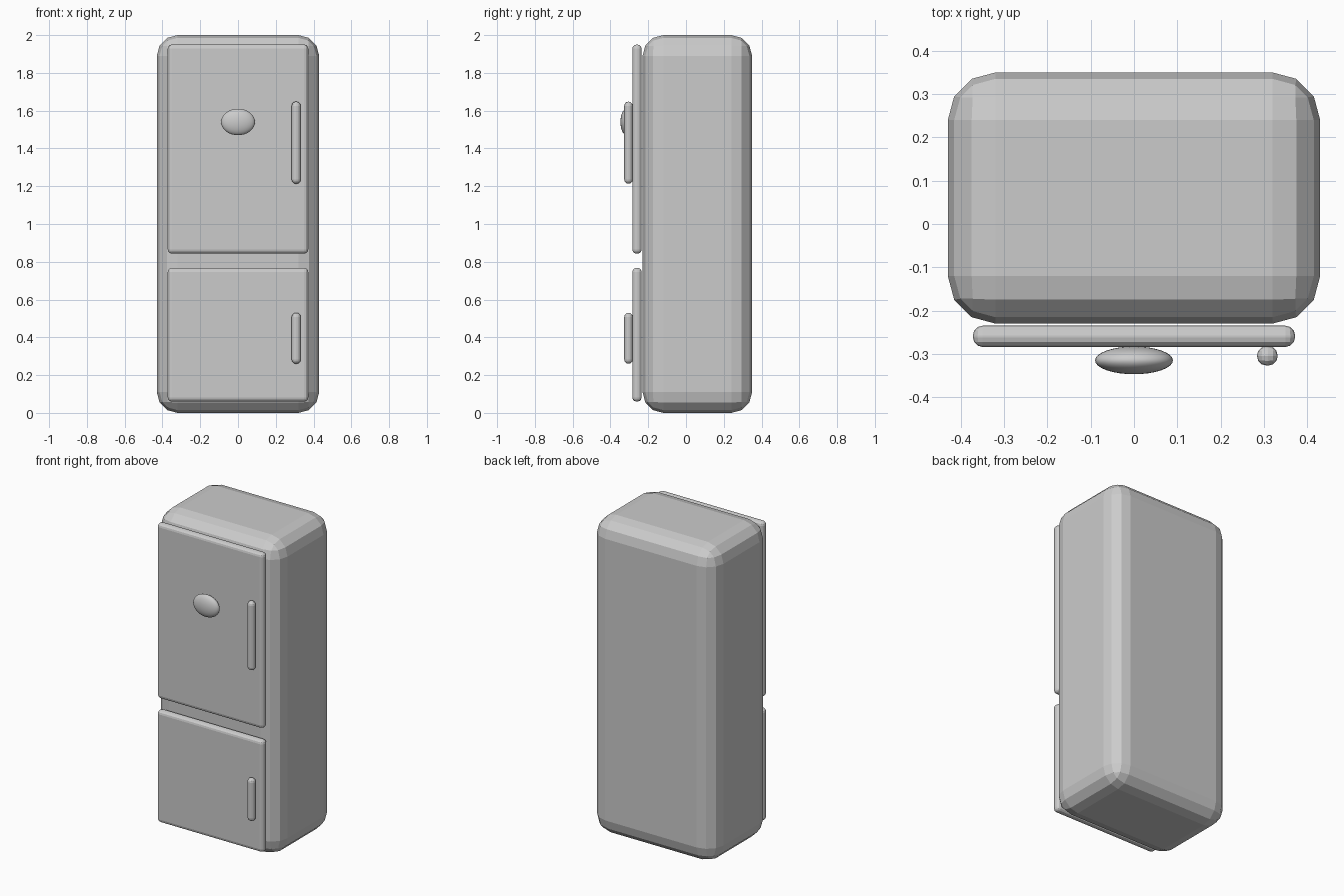
import bpy

if "Cube" in bpy.data.objects:
    bpy.data.objects.remove(bpy.data.objects["Cube"])


def rounded_box(name, x, y, z, bevel, segments=3):
    """Box from (min, max) ranges with rounded edges."""
    spans = (x, y, z)
    bpy.ops.mesh.primitive_cube_add(size=1, location=[(a + b) / 2 for a, b in spans])
    ob = bpy.context.object
    ob.name = name
    ob.scale = [b - a for a, b in spans]
    bpy.ops.object.transform_apply(location=False, rotation=False, scale=True)
    mod = ob.modifiers.new("Round", 'BEVEL')
    mod.width = bevel
    mod.segments = segments
    mod.limit_method = 'NONE'
    return ob


# Cabinet
rounded_box("cabinet", (-0.43, 0.43), (-0.23, 0.35), (0, 2), 0.11)

# Doors, each with a vertical handle: door z range, handle z range
for name, door_z, handle_z in (("upper", (0.843, 1.95), (1.213, 1.648)),
                               ("lower", (0.06, 0.768), (0.26, 0.53))):
    rounded_box(name + "_door", (-0.372, 0.372), (-0.284, -0.235), door_z, 0.022)
    rounded_box(name + "_handle", (0.284, 0.332), (-0.327, -0.282), handle_z, 0.022)

# Oval badge on the upper door
bpy.ops.mesh.primitive_uv_sphere_add(segments=32, ring_count=16, radius=1,
                                     location=(0, -0.315, 1.54))
badge = bpy.context.object
badge.name = "oval_badge"
badge.scale = (0.09, 0.032, 0.07)
bpy.ops.object.transform_apply(location=False, rotation=False, scale=True)
bpy.ops.object.shade_smooth()
